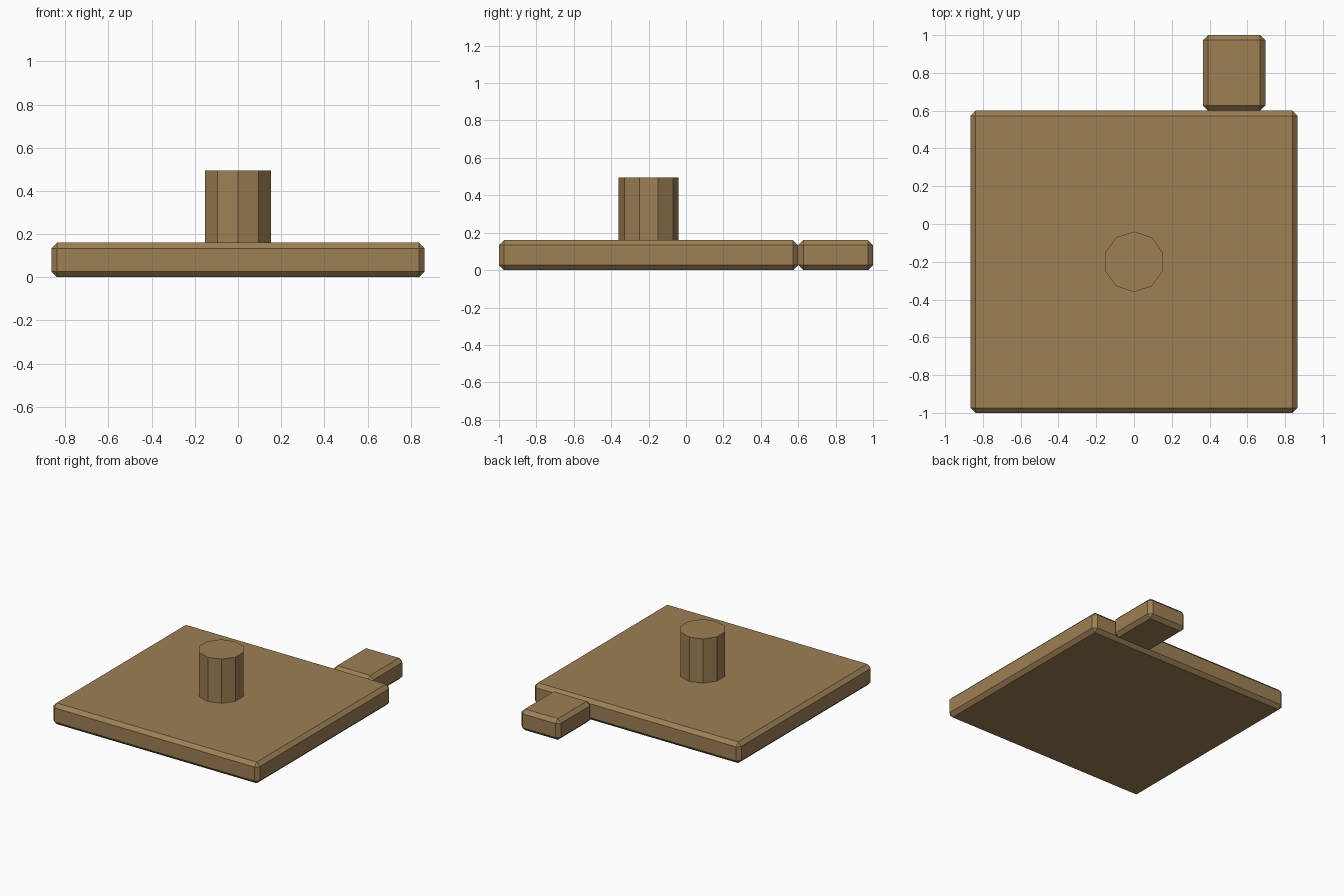
import bpy

if "Cube" in bpy.data.objects:
    bpy.data.objects.remove(bpy.data.objects["Cube"])

wood = bpy.data.materials.new("warm brown")
wood.diffuse_color = (0.34, 0.215, 0.09, 1)
wood.use_nodes = True
wood.node_tree.nodes["Principled BSDF"].inputs["Base Color"].default_value = wood.diffuse_color


def chamfered_box(name, low, high, width=0.027):
    """Box between two corners with a single-step chamfer on every edge."""
    bpy.ops.mesh.primitive_cube_add(
        size=1, location=[(a + b) / 2 for a, b in zip(low, high)])
    obj = bpy.context.object
    obj.name = name
    obj.scale = [b - a for a, b in zip(low, high)]
    bpy.ops.object.transform_apply(location=False, rotation=False, scale=True)
    bevel = obj.modifiers.new("chamfer", 'BEVEL')
    bevel.width = width
    bevel.segments = 1
    obj.data.materials.append(wood)
    return obj


# Main slab and the small tab behind it
chamfered_box("base_plate", (-0.865, -1.0, 0.0), (0.865, 0.6, 0.16))
chamfered_box("back_tab", (0.365, 0.6, 0.0), (0.695, 1.0, 0.16))

# Ten-sided peg standing on the slab
bottom, top = 0.155, 0.495
bpy.ops.mesh.primitive_cylinder_add(
    vertices=10, radius=0.16, depth=top - bottom,
    location=(0, -0.2, (bottom + top) / 2))
peg = bpy.context.object
peg.name = "peg"
peg.data.materials.append(wood)
